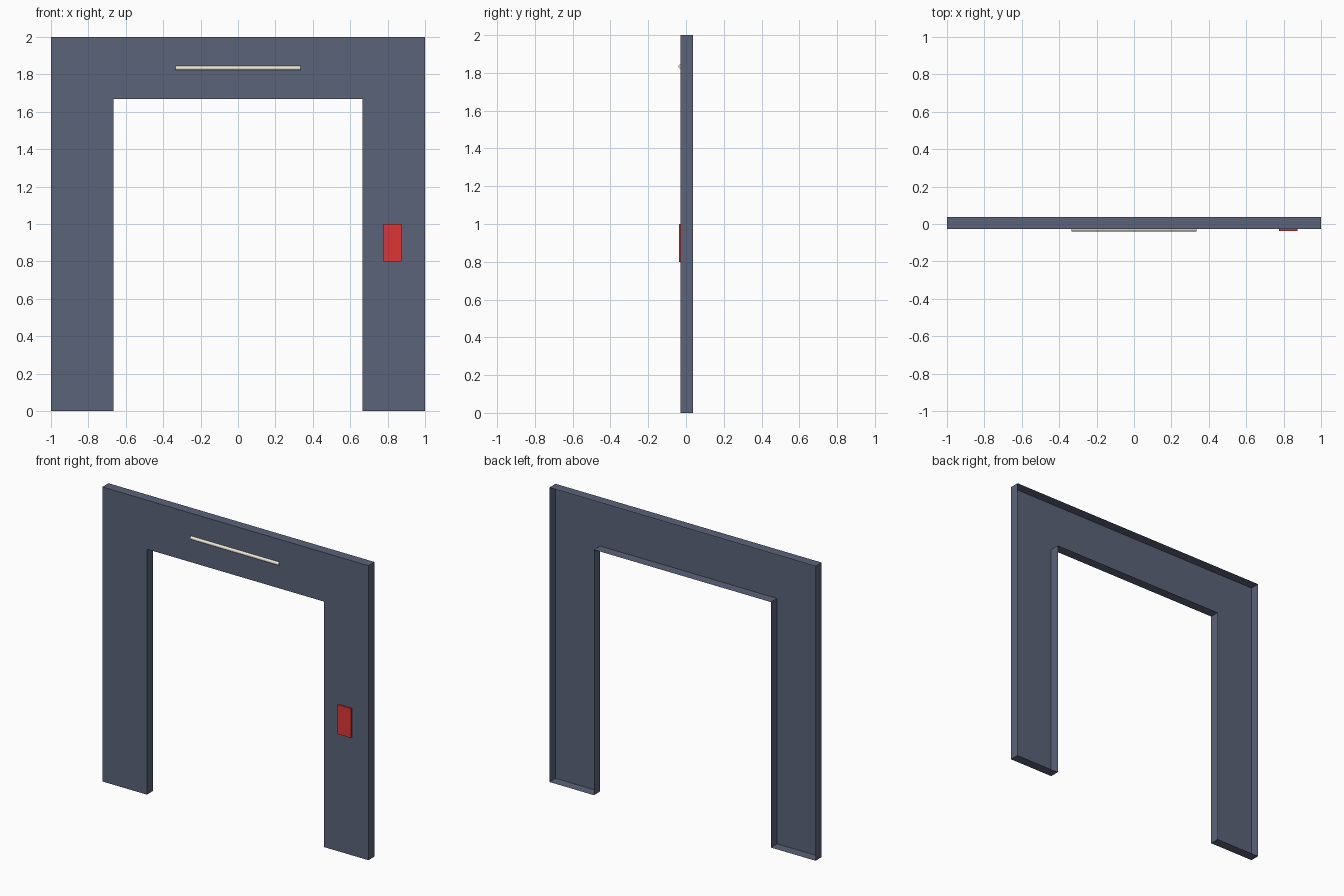
import bpy, bmesh, math

if "Cube" in bpy.data.objects:
    bpy.data.objects.remove(bpy.data.objects["Cube"])

FRONT, BACK = -0.028, 0.038


def material(name, rgb):
    m = bpy.data.materials.new(name)
    m.diffuse_color = (*rgb, 1)
    m.use_nodes = True
    m.node_tree.nodes["Principled BSDF"].inputs["Base Color"].default_value = m.diffuse_color
    return m


def open_shell(name, outline, direction, cap_start, cap_end, mat):
    """Extrude an outline along direction, keeping only the wanted caps."""
    bm = bmesh.new()
    start = [bm.verts.new(p) for p in outline]
    end = [bm.verts.new([a + d for a, d in zip(p, direction)]) for p in outline]
    n = len(outline)
    for i in range(n):
        j = (i + 1) % n
        bm.faces.new((start[i], end[i], end[j], start[j]))
    if cap_start:
        bm.faces.new(start)
    if cap_end:
        bm.faces.new(end[::-1])
    bmesh.ops.recalc_face_normals(bm, faces=bm.faces[:])
    me = bpy.data.meshes.new(name)
    bm.to_mesh(me)
    bm.free()
    me.materials.append(mat)
    ob = bpy.data.objects.new(name, me)
    bpy.context.collection.objects.link(ob)
    return ob


slate = material("slate", (0.105, 0.125, 0.19))
red = material("red", (0.72, 0.035, 0.035))
cream = material("cream", (0.87, 0.83, 0.68))

# Gate frame: thin sheet with side walls, open at the back
half = [(0.665, 0), (1, 0), (1, 2)]
right = half
left = [(-x, z) for x, z in reversed(half)]
inner = [(-0.665, 1.667), (0.665, 1.667)]
frame = [(x, FRONT, z) for x, z in right + left + inner]
open_shell("door_frame", frame, (0, BACK - FRONT, 0), True, False, slate)

# Red control panel on the right post
panel = [(x, FRONT - 0.01, z) for x, z in
         ((0.775, 0.8), (0.875, 0.8), (0.875, 1.0), (0.775, 1.0))]
open_shell("control_panel", panel, (0, 0.01, 0), True, False, red)

# Half-round light tube above the opening
R, SEG = 0.0115, 8
arc = [(-0.333, FRONT - R * math.sin(math.pi * i / SEG),
        1.834 + R * math.cos(math.pi * i / SEG)) for i in range(SEG + 1)]
tube = open_shell("light_tube", arc, (0.666, 0, 0), True, True, cream)

# Drop the hidden flat back of the tube, then smooth its curve
bm = bmesh.new()
bm.from_mesh(tube.data)
flat = [f for f in bm.faces if all(abs(v.co.y - FRONT) < 1e-5 for v in f.verts)]
bmesh.ops.delete(bm, geom=flat, context='FACES_ONLY')
bm.to_mesh(tube.data)
bm.free()
bpy.context.view_layer.objects.active = tube
tube.select_set(True)
bpy.ops.object.shade_smooth_by_angle(angle=math.radians(40))
